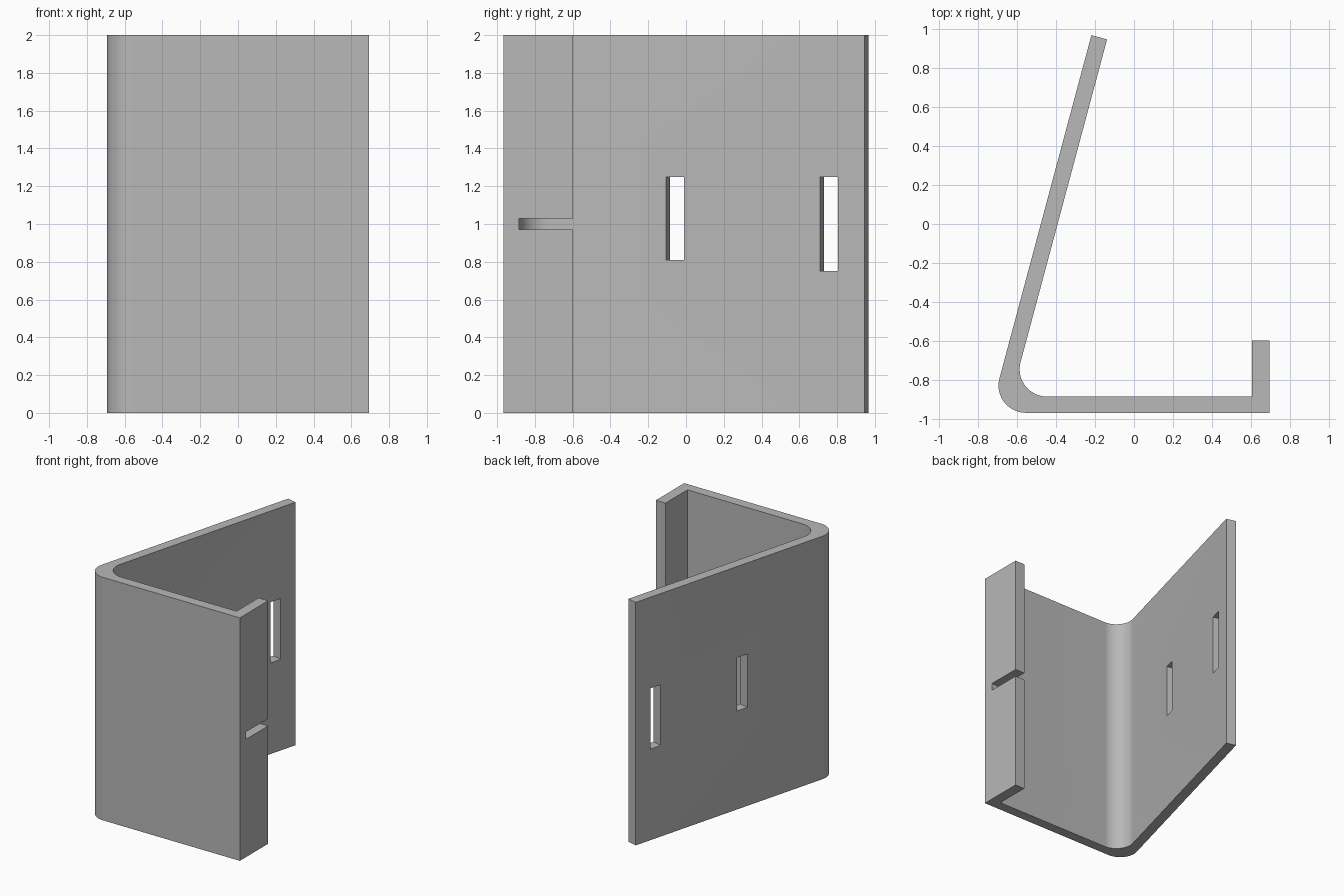
import bpy, bmesh
from math import radians, sin, cos, tan, pi
from mathutils import Vector

if "Cube" in bpy.data.objects:
    bpy.data.objects.remove(bpy.data.objects["Cube"])

HEIGHT = 2.0
LEAN = radians(15)           # tilt of the long wall
WALL = 0.083
BEND = 0.14                  # bend radius
along = Vector((sin(LEAN), cos(LEAN)))
inward = Vector((cos(LEAN), -sin(LEAN)))
tip_out = Vector((-0.218, 0.966))
tip_in = tip_out + inward * WALL

grey = bpy.data.materials.new("plain grey")
grey.use_nodes = True
colour = (0.48, 0.48, 0.48, 1)
grey.diffuse_color = colour
grey.node_tree.nodes["Principled BSDF"].inputs["Base Color"].default_value = colour


def bend(tip, y, steps=20):
    """Arc joining the long wall line through tip to the front line at y."""
    corner_x = tip.x - (tip.y - y) * tan(LEAN)
    centre = Vector((corner_x + BEND / tan((pi / 2 - LEAN) / 2), y + BEND))
    start, end = pi - LEAN, 1.5 * pi
    angles = [start + (end - start) * i / steps for i in range(steps + 1)]
    return [centre + BEND * Vector((cos(a), sin(a))) for a in angles]


def make_cutter(name, centre, size, turn=0):
    bpy.ops.mesh.primitive_cube_add(size=1, location=centre, rotation=(0, 0, turn))
    obj = bpy.context.object
    obj.name = name
    obj.scale = size
    obj.hide_render = True
    return obj


# Bent sheet: long wall, rounded bend, front panel and return lip
front, inner = -0.966, -0.883
right, lip_in, lip_end = 0.693, 0.605, -0.597
profile = [tip_out] + bend(tip_out, front)
profile += [Vector(p) for p in ((right, front), (right, lip_end),
                                (lip_in, lip_end), (lip_in, inner))]
profile += bend(tip_in, inner)[::-1] + [tip_in]

bm = bmesh.new()
base = bm.faces.new([bm.verts.new((p.x, p.y, 0)) for p in profile])
result = bmesh.ops.extrude_face_region(bm, geom=[base])
top = [g for g in result["geom"] if isinstance(g, bmesh.types.BMVert)]
bmesh.ops.translate(bm, verts=top, vec=(0, 0, HEIGHT))
bmesh.ops.recalc_face_normals(bm, faces=bm.faces)
mesh = bpy.data.meshes.new("bent_bracket")
bm.to_mesh(mesh)
bm.free()
mesh.materials.append(grey)
bracket = bpy.data.objects.new("bent_bracket", mesh)
bpy.context.collection.objects.link(bracket)

# Slot in the lip, open at its free edge
cutters = [make_cutter("lip_slot_cutter", (0.65, (inner - 0.5) / 2, 1.0),
                       (0.3, -0.5 - inner, 0.06))]

# Two windows square through the long wall
mid_tip = (tip_out + tip_in) / 2
for name, y, low, high in (("middle_window_cutter", -0.047, 0.81, 1.25),
                           ("end_window_cutter", 0.767, 0.75, 1.25)):
    p = mid_tip + along * ((y - mid_tip.y) / along.y)
    cutters.append(make_cutter(name, (p.x, p.y, (low + high) / 2),
                               (0.3, 0.098, high - low), -LEAN))

# Apply the cuts, then discard the cutters
bpy.ops.object.select_all(action="DESELECT")
bracket.select_set(True)
bpy.context.view_layer.objects.active = bracket
for cutter in cutters:
    mod = bracket.modifiers.new(cutter.name, "BOOLEAN")
    mod.operation = "DIFFERENCE"
    mod.solver = "EXACT"
    mod.object = cutter
    bpy.ops.object.modifier_apply(modifier=mod.name)
    bpy.data.objects.remove(cutter)

bpy.ops.object.shade_smooth_by_angle(angle=radians(30))
